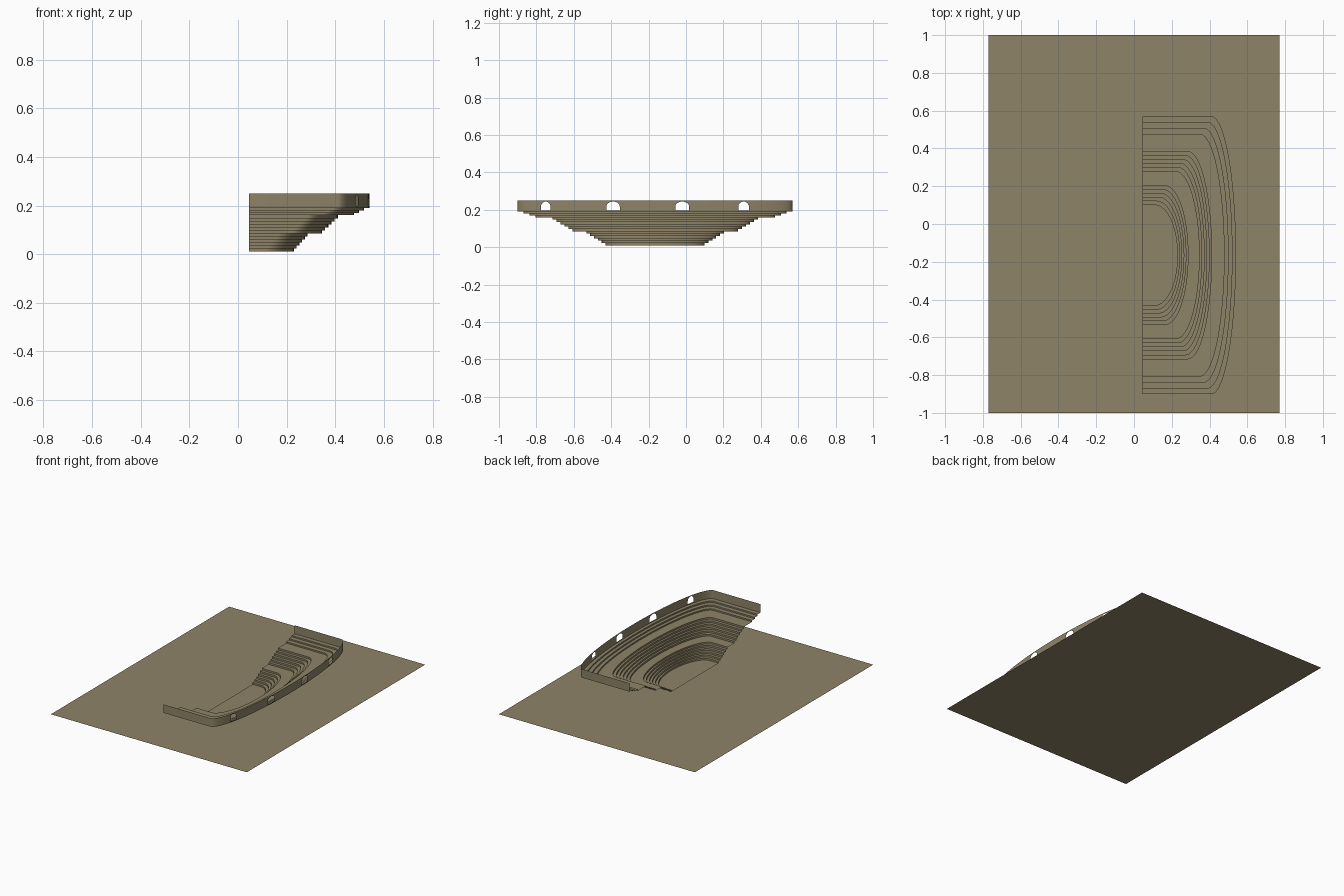
import bpy, math

if "Cube" in bpy.data.objects:
    bpy.data.objects.remove(bpy.data.objects["Cube"])

X_OPEN, Y_MID = 0.045, -0.165      # open front edge and symmetry line of the seating

stone = bpy.data.materials.new("sandstone")
stone.diffuse_color = (0.27, 0.228, 0.135, 1)
stone.use_nodes = True
stone.node_tree.nodes["Principled BSDF"].inputs["Base Color"].default_value = stone.diffuse_color


def make(name, verts, faces, smooth=True):
    me = bpy.data.meshes.new(name)
    me.from_pydata(verts, [], faces)
    me.materials.append(stone)
    ob = bpy.data.objects.new(name, me)
    bpy.context.collection.objects.link(ob)
    if smooth:
        bpy.ops.object.select_all(action='DESELECT')
        bpy.context.view_layer.objects.active = ob
        ob.select_set(True)
        bpy.ops.object.shade_smooth_by_angle(angle=math.radians(30))
    return ob


def outline(reach, half, angles):
    """Straight side, half ellipse, straight side; reach = greatest x."""
    f = (reach - 0.23) / 0.31
    start = 0.11 + 0.30 * f
    pts = [(start + (reach - start) * math.cos(t), Y_MID + half * math.sin(t)) for t in angles]
    return [(X_OPEN, Y_MID - half)] + pts + [(X_OPEN, Y_MID + half)]


arc = [-math.pi / 2 + math.pi * i / 48 for i in range(49)]

# Ground sheet
make("ground_sheet", [(-0.77, -1, 0), (0.77, -1, 0), (0.77, 1, 0), (-0.77, 1, 0)],
     [(0, 1, 2, 3)], False)

# Stage floor inside the lowest step
floor = [(x, y, 0.01) for x, y in outline(0.23, 0.265, arc)]
make("stage_floor", floor, [tuple(range(len(floor)))], False)

# Stepped section: each tier is (reach, half width, z) start, end, number of steps
tiers = [((0.23, 0.265, 0.01), (0.297, 0.388, 0.085), 6),
         ((0.345, 0.442, 0.085), (0.424, 0.57, 0.16), 6),
         ((0.477, 0.64, 0.16), (0.54, 0.735, 0.19), 3)]
profile = []
for a, b, n in tiers:
    for i in range(n):
        r, h = (a[k] + (b[k] - a[k]) * i / n for k in (0, 1))
        z0, z1 = (a[2] + (b[2] - a[2]) * (i + d) / n for d in (0, 1))
        profile += [(r, h, z0), (r, h, z1)]
profile.append((0.54, 0.735, 0.19))

# Seating shell swept along the outlines
verts, faces = [], []
for r, h, z in profile:
    verts += [(x, y, z) for x, y in outline(r, h, arc)]
n = len(arc) + 2
for j in range(len(profile) - 1):
    for i in range(n - 1):
        a = j * n + i
        faces.append((a, a + n, a + n + 1, a + 1))
make("stepped_seating", verts, faces)

# Rim wall with four arched openings (centre y, half width)
SILL, CROWN, BASE, TOP = 0.197, 0.244, 0.19, 0.25
windows = [(-0.75, 0.025), (-0.39, 0.036), (-0.02, 0.037), (0.308, 0.028)]


def angle_at(y):
    return math.asin((y - Y_MID) / 0.735)


us = [math.sin(math.pi / 2 * k / 8) for k in range(-8, 9)]
spans = [[angle_at(c + u * w) for u in us] for c, w in windows]
angles = sorted([t for t in arc if not any(s[0] <= t <= s[-1] for s in spans)]
                + [t for s in spans for t in s])


def arch(t):
    """Height of the opening's head at this angle, or None outside openings."""
    for (c, w), s in zip(windows, spans):
        if s[0] - 1e-7 <= t <= s[-1] + 1e-7:
            u = min(1, abs((Y_MID + 0.735 * math.sin(t) - c) / w))
            return SILL + 0.02 + (CROWN - SILL - 0.02) * math.sqrt(1 - u * u)
    return None


path = outline(0.54, 0.735, angles)
heads = [None] + [arch(t) for t in angles] + [None]
verts, faces = [], []
for (x, y), hd in zip(path, heads):
    verts += [(x, y, z) for z in (BASE, SILL, hd or 0.23, TOP)]
for i in range(len(path) - 1):
    a, b = 4 * i, 4 * i + 4
    opening = heads[i] is not None and heads[i + 1] is not None
    for k in range(3):
        if not (opening and k == 1):
            faces.append((a + k, b + k, b + k + 1, a + k + 1))
make("rim_wall", verts, faces)
